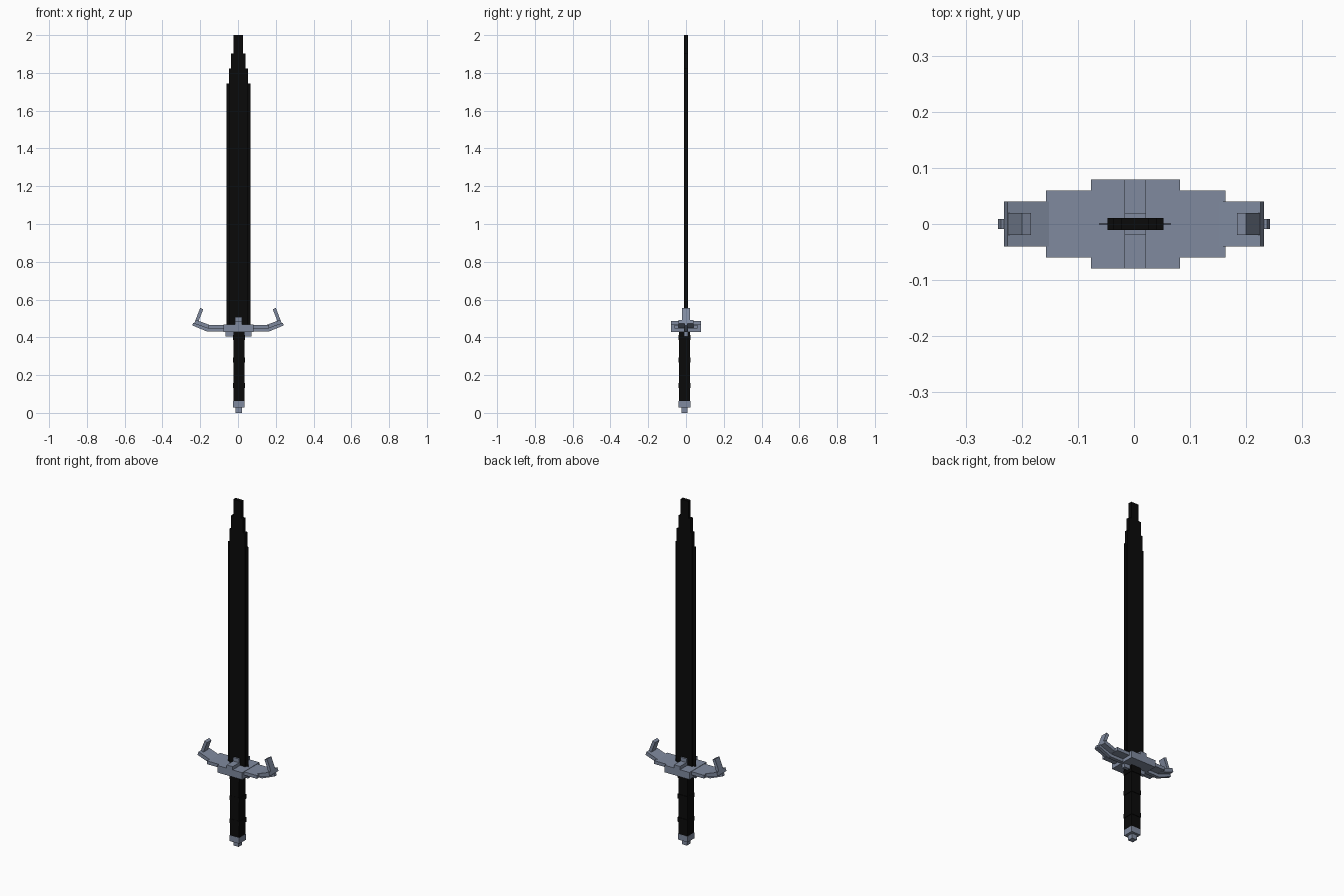
import bpy, bmesh

cube = bpy.data.objects.get("Cube")
if cube:
    bpy.data.objects.remove(cube, do_unlink=True)


def material(name, rgb):
    m = bpy.data.materials.new(name)
    m.use_nodes = True
    m.diffuse_color = (*rgb, 1)
    m.node_tree.nodes["Principled BSDF"].inputs["Base Color"].default_value = (*rgb, 1)
    return m


black = material("black", (0.003, 0.003, 0.003))
steel = material("blue_grey_steel", (0.215, 0.255, 0.345))


def prism(name, profile, y0, y1, mat):
    """Extrude an x-z outline from y0 to y1."""
    bm = bmesh.new()
    face = bm.faces.new([bm.verts.new((x, y0, z)) for x, z in profile])
    out = bmesh.ops.extrude_face_region(bm, geom=[face])
    verts = [v for v in out["geom"] if isinstance(v, bmesh.types.BMVert)]
    bmesh.ops.translate(bm, verts=verts, vec=(0, y1 - y0, 0))
    bmesh.ops.recalc_face_normals(bm, faces=bm.faces[:])
    mesh = bpy.data.meshes.new(name)
    bm.to_mesh(mesh)
    bm.free()
    mesh.materials.append(mat)
    obj = bpy.data.objects.new(name, mesh)
    bpy.context.collection.objects.link(obj)
    return obj


def box(name, x0, x1, y0, y1, z0, z1, mat):
    return prism(name, [(x0, z0), (x1, z0), (x1, z1), (x0, z1)], y0, y1, mat)


# Blade: stepped core with paper-thin cutting edges
core = [(-0.047, 0.44), (0.053, 0.44), (0.053, 1.823), (0.041, 1.823),
        (0.041, 1.902), (0.027, 1.902), (0.027, 2.0), (-0.023, 2.0),
        (-0.023, 1.902), (-0.037, 1.902), (-0.037, 1.823), (-0.047, 1.823)]
prism("blade", core, -0.0105, 0.0105, black)
box("left_blade_edge", 0.053, 0.066, -0.001, 0.001, 0.45, 1.743, black)
box("right_blade_edge", -0.062, -0.047, -0.001, 0.001, 0.45, 1.743, black)

# Crossguard centre
box("guard_centre", -0.077, 0.082, -0.079, 0.079, 0.427, 0.468, steel)
box("guard_plate", -0.157, 0.163, -0.06, 0.06, 0.447, 0.466, steel)
box("guard_rail", -0.16, 0.165, -0.01, 0.01, 0.43, 0.447, steel)
box("guard_lower_rail", -0.067, 0.071, -0.01, 0.01, 0.405, 0.43, steel)
box("guard_cross_strip", -0.017, 0.021, -0.079, 0.079, 0.44, 0.487, steel)
box("guard_collar", -0.017, 0.021, -0.02, 0.02, 0.44, 0.508, steel)

# Upswept guard arms with inward prongs, mirrored
plate = [(0.15, 0.4465), (0.158, 0.447), (0.232, 0.473), (0.225, 0.493), (0.15, 0.4655)]
rail = [(0.155, 0.43), (0.162, 0.43), (0.242, 0.463), (0.237, 0.477), (0.155, 0.447)]
prong = [(0.232, 0.474), (0.2, 0.556), (0.184, 0.549), (0.213, 0.474)]
for side, s in (("left", 1), ("right", -1)):
    for part, pts, w in (("arm", plate, 0.04), ("arm_rail", rail, 0.009), ("prong", prong, 0.02)):
        prism(f"{side}_guard_{part}", [(s * x, z) for x, z in pts], -w, w, steel)

# Grip with slightly raised wraps
box("grip", -0.025, 0.034, -0.038, 0.022, 0.06, 0.43, black)
for i, z in enumerate((0.145, 0.28, 0.4)):
    box(f"grip_band_{i + 1}", -0.026, 0.037, -0.039, 0.025, z - 0.013, z + 0.013, black)

# Pommel
box("pommel", -0.026, 0.035, -0.039, 0.023, 0.028, 0.062, steel)
box("pommel_tip", -0.012, 0.02, -0.023, 0.009, 0.0, 0.03, steel)
